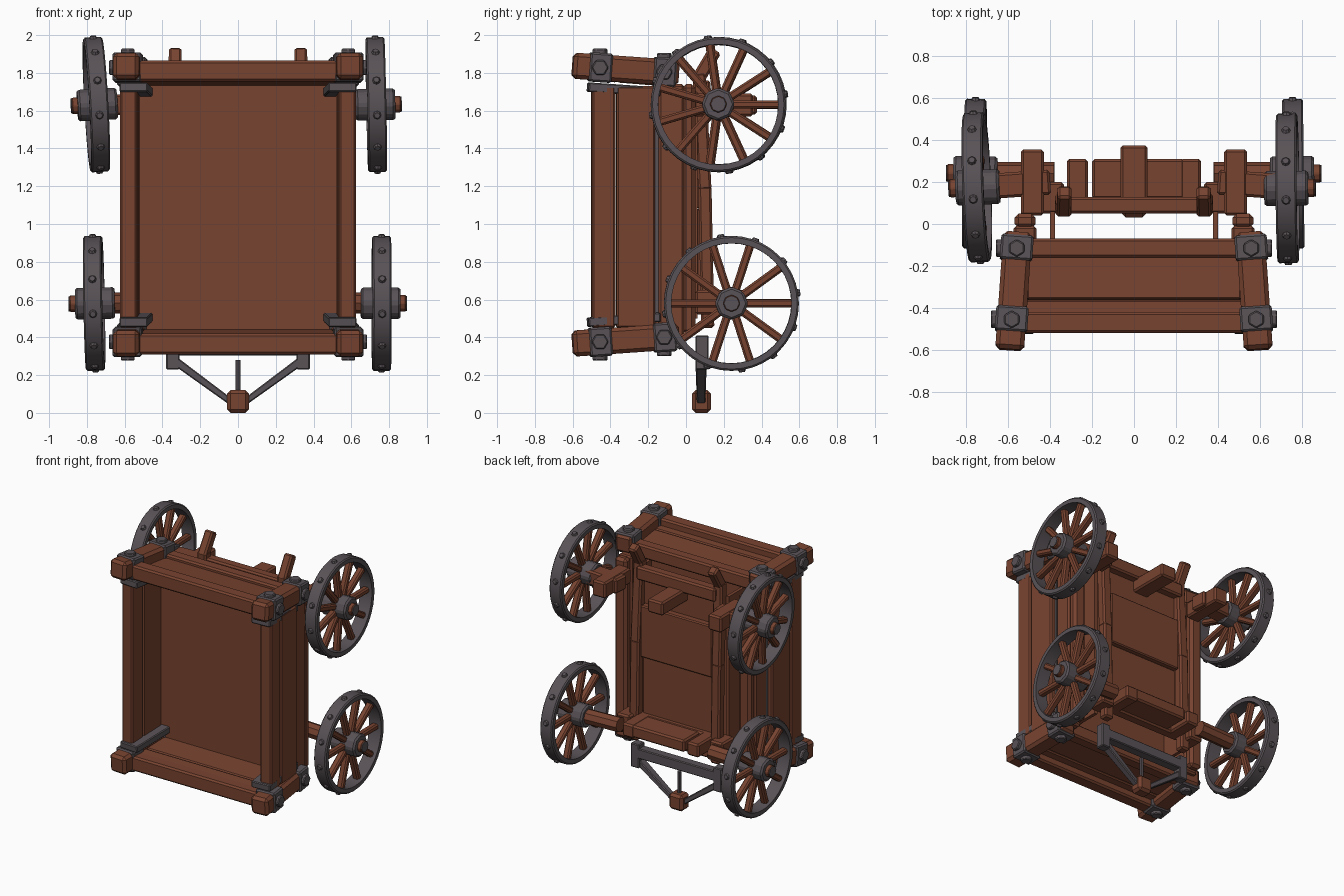
import bpy, bmesh, math
from mathutils import Vector, Matrix

cube = bpy.data.objects.get("Cube")
if cube:
    bpy.data.objects.remove(cube)


def material(name, rgb):
    m = bpy.data.materials.new(name)
    m.use_nodes = True
    m.diffuse_color = (*rgb, 1)
    m.node_tree.nodes["Principled BSDF"].inputs["Base Color"].default_value = (*rgb, 1)
    return m


WOOD = material("brown_wood", (0.185, 0.056, 0.029))
IRON = material("dark_iron", (0.1, 0.085, 0.094))


def finish(name, bm, mat, bevel=0.0, matrix=None):
    bmesh.ops.recalc_face_normals(bm, faces=bm.faces)
    me = bpy.data.meshes.new(name)
    bm.to_mesh(me)
    bm.free()
    me.materials.append(mat)
    ob = bpy.data.objects.new(name, me)
    bpy.context.collection.objects.link(ob)
    if matrix:
        ob.matrix_world = matrix
    if bevel:
        mod = ob.modifiers.new("Bevel", "BEVEL")
        mod.width, mod.segments = bevel, 1
    return ob


def frame(p, q, hint):
    """Matrix at the middle of p-q with local z along it and local y near hint."""
    z = (q - p).normalized()
    x = Vector(hint).cross(z).normalized()
    y = z.cross(x)
    return Matrix.Translation((p + q) / 2) @ Matrix((x, y, z)).transposed().to_4x4()


def beam(name, p, q, w, d, mat=WOOD, hint=(0, 1, 0), bevel=0.012, taper=1.0):
    """Squared timber from p to q, d thick along hint and w across."""
    p, q = Vector(p), Vector(q)
    bm = bmesh.new()
    bmesh.ops.create_cube(bm, size=1)
    for v in bm.verts:
        t = taper if v.co.z > 0 else 1
        v.co = (v.co.x * w * t, v.co.y * d * t, v.co.z * (q - p).length)
    return finish(name, bm, mat, bevel, frame(p, q, hint))


def box(name, lo, hi, mat=WOOD, bevel=0.012):
    lo, hi = Vector(lo), Vector(hi)
    bm = bmesh.new()
    bmesh.ops.create_cube(bm, size=1)
    for v in bm.verts:
        v.co = (lo + hi) / 2 + v.co * (hi - lo)
    return finish(name, bm, mat, bevel)


def rod(name, p, q, r, mat=IRON, sides=8, r2=None, bevel=0.0):
    p, q = Vector(p), Vector(q)
    bm = bmesh.new()
    bmesh.ops.create_cone(bm, cap_ends=True, segments=sides, radius1=r,
                          radius2=r if r2 is None else r2, depth=(q - p).length)
    hint = (0, 1, 0) if abs((q - p).normalized().y) < 0.9 else (0, 0, 1)
    return finish(name, bm, mat, bevel, frame(p, q, hint))


def ring(name, profile, sides, mat):
    """Sweep a closed (x, radius) profile around the x axis."""
    bm = bmesh.new()
    rows = []
    for i in range(sides):
        a = math.tau * i / sides
        rows.append([bm.verts.new((x, r * math.cos(a), r * math.sin(a))) for x, r in profile])
    n = len(profile)
    for i in range(sides):
        a, b = rows[i], rows[(i + 1) % sides]
        for j in range(n):
            bm.faces.new((a[j], a[(j + 1) % n], b[(j + 1) % n], b[j]))
    return finish(name, bm, mat)


def wheel(name, s, centre, spokes, lean, turn):
    parts = [ring(name + "_rim", [(-.05, .318), (-.05, .348), (-.042, .357), (.042, .357),
                                  (.05, .348), (.05, .318)], 40, IRON)]
    parts[0].data.shade_smooth()
    bpy.context.view_layer.objects.active = parts[0]
    parts[0].select_set(True)
    bpy.ops.object.shade_smooth_by_angle(angle=0.5)
    parts[0].select_set(False)
    # stepped hub and capped axle end
    parts.append(rod(name + "_hub", (-s * .11, 0, 0), (s * .1, 0, 0), .088, bevel=.012))
    parts.append(rod(name + "_axle_end", (s * .09, 0, 0), (s * .13, 0, 0), .045, WOOD, bevel=.005))
    parts.append(rod(name + "_axle_cap", (s * .13, 0, 0), (s * .135, 0, 0), .04))
    for i in range(spokes):
        a = math.tau * i / spokes
        d = Vector((0, math.cos(a), math.sin(a)))
        parts.append(beam(name + "_spoke", d * .07, d * .33, .043, .05, hint=(1, 0, 0), bevel=.01))
    for i in range(12):
        a = math.tau * (i + .3) / 12
        d = Vector((0, math.cos(a), math.sin(a)))
        parts.append(rod(name + "_rivet", d * .345, d * .369, .028, sides=8, r2=.015))
    place = Matrix.Translation(centre) @ Matrix.Rotation(turn, 4, "Z") @ Matrix.Rotation(lean, 4, "Y")
    for ob in parts:
        ob.matrix_world = place @ ob.matrix_world


# wheels
wheel("upper_left_wheel", 1, (.732, .17, 1.632), 11, -.02, .01)
wheel("upper_right_wheel", -1, (-.75, .175, 1.632), 11, -.055, .04)
wheel("lower_left_wheel", 1, (.76, .24, .58), 10, 0, .01)
wheel("lower_right_wheel", -1, (-.762, .24, .58), 10, -.02, -.02)

# tray floor and its planked end walls
box("tray_floor", (-.54, -.17, .42), (.54, -.13, 1.77))
for end, mid, out in (("upper", 1.76, 1), ("lower", .415, -1)):
    for y0, y1 in ((-.5, -.365), (-.36, -.15)):
        z0, z1 = (mid + out * (.03 - .08 * (y + .5)) for y in (y0, y1))
        beam(end + "_end_plank", (0, y0, z0), (0, y1, z1), 1.06 - .1 * (y1 + .5), .06,
             hint=(0, 0, 1), bevel=.008)
    box(end + "_end_rail", (-.53, -.52, mid + out * .05 - .055), (.53, -.42, mid + out * .05 + .055))
    box(end + "_floor_rail", (-.5, -.16, mid + out * .01 - .05), (.5, -.07, mid + out * .01 + .05))

for s in (1, -1):
    # slightly flared side walls
    for y0, y1 in ((-.5, -.375), (-.37, -.165)):
        x0, x1 = (.58 - .05 * (y + .5) for y in (y0, y1))
        beam("side_plank", (s * x0, y0, 1.09), (s * x1, y1, 1.09), 1.28, .09,
             hint=(1, 0, 0), bevel=.01)
    box("side_strap", (s * .54 - .03, -.165, .5), (s * .54 + .03, -.145, 1.7), IRON, 0)
    # under-floor side timbers
    box("side_sill", (s * .52 - .055, -.145, .4), (s * .52 + .055, -.01, 1.74))
    box("side_post", (s * .52 - .05, -.02, .42), (s * .52 + .05, .05, 1.74), bevel=.02)
    box("thin_batten", (s * .39 - .012, -.14, .5), (s * .39 + .012, .06, 1.7), bevel=0)

    for end, mid, out in (("upper", 1.81, 1), ("lower", .395, -1)):
        # corner beam leaning outwards, with bolted iron collars
        def along(y):
            t = -.05 - y
            return Vector((s * (.555 + .07 * t), y, mid + out * (-.01 + .07 * t)))
        beam(end + "_corner_beam", along(-.04), along(-.6), .138, .138, hint=(0, 0, 1), bevel=.02)
        for y in (-.455, -.115):
            c = along(y)
            beam(end + "_collar", along(y + .06), along(y - .06), .155, .155, IRON,
                 hint=(0, 0, 1), bevel=.01)
            rod(end + "_side_bolt", c, c + Vector((s * .1, 0, 0)), .045, sides=6, bevel=.006)
            rod(end + "_end_bolt", c, c + Vector((0, 0, out * .1)), .042, sides=6, bevel=.006)
        # iron shoe under the beam
        drop = Vector((-s * .035, 0, -out * .108))
        beam(end + "_shoe", along(-.14) + drop, along(-.52) + drop, .15, .05, IRON,
             hint=(0, 0, 1), bevel=.006)

    # chassis rail with a hooked tip
    beam("chassis_rail", (s * .34, .115, .45), (s * .34, .1, 1.2), .075, .07)
    beam("chassis_rail_top", (s * .34, .1, 1.18), (s * .335, .07, 1.8), .075, .07)
    beam("rail_tip", (s * .335, .06, 1.76), (s * .332, .155, 1.92), .068, .07)
    # axle stubs and their blocks
    beam("upper_axle", (s * .4, .2, 1.63), (s * .68, .18, 1.632), .11, .12)
    box("upper_axle_block", (s * .485 - .055, .04, 1.57), (s * .485 + .055, .355, 1.69))
    rod("lower_axle", (s * .38, .24, .59), (s * .7, .24, .58), .055, WOOD)
    box("lower_axle_block", (s * .39 - .055, .05, .52), (s * .39 + .055, .2, .65))
    box("lower_cross_block", (s * .27 - .05, .1, .55), (s * .27 + .05, .31, .65))
    # draw-gear tabs and braces
    box("hitch_tab", (s * .345 - .035, .05, .23), (s * .345 + .035, .12, .41), IRON, .006)
    beam("hitch_brace", (s * .34, .08, .28), (s * .04, .08, .06), .045, .06, IRON,
         bevel=.006, taper=.75)

# chassis cross members and under panels
box("upper_cross_beam", (-.33, .05, 1.66), (.33, .13, 1.76))
box("lower_cross_beam", (-.33, .05, .55), (.33, .13, .65))
box("lower_bolster", (-.2, .12, .56), (.24, .31, .65))
box("centre_block", (-.065, .06, 1.58), (.065, .375, 1.68))
box("upper_under_panel", (-.3, .06, 1.08), (.3, .12, 1.47), bevel=.008)
box("lower_under_panel", (-.3, .055, .64), (.3, .09, 1.08), bevel=.008)
box("back_under_panel", (-.3, .05, 1.47), (.3, .07, 1.68), bevel=0)

# hitch
box("hitch_bar", (-.38, .05, .305), (.38, .12, .38), IRON, .006)
rod("hitch_pin", (0, .08, .09), (0, .08, .28), .014)
box("hitch_knob", (-.058, .032, .0), (.058, .132, .12), bevel=.018)
